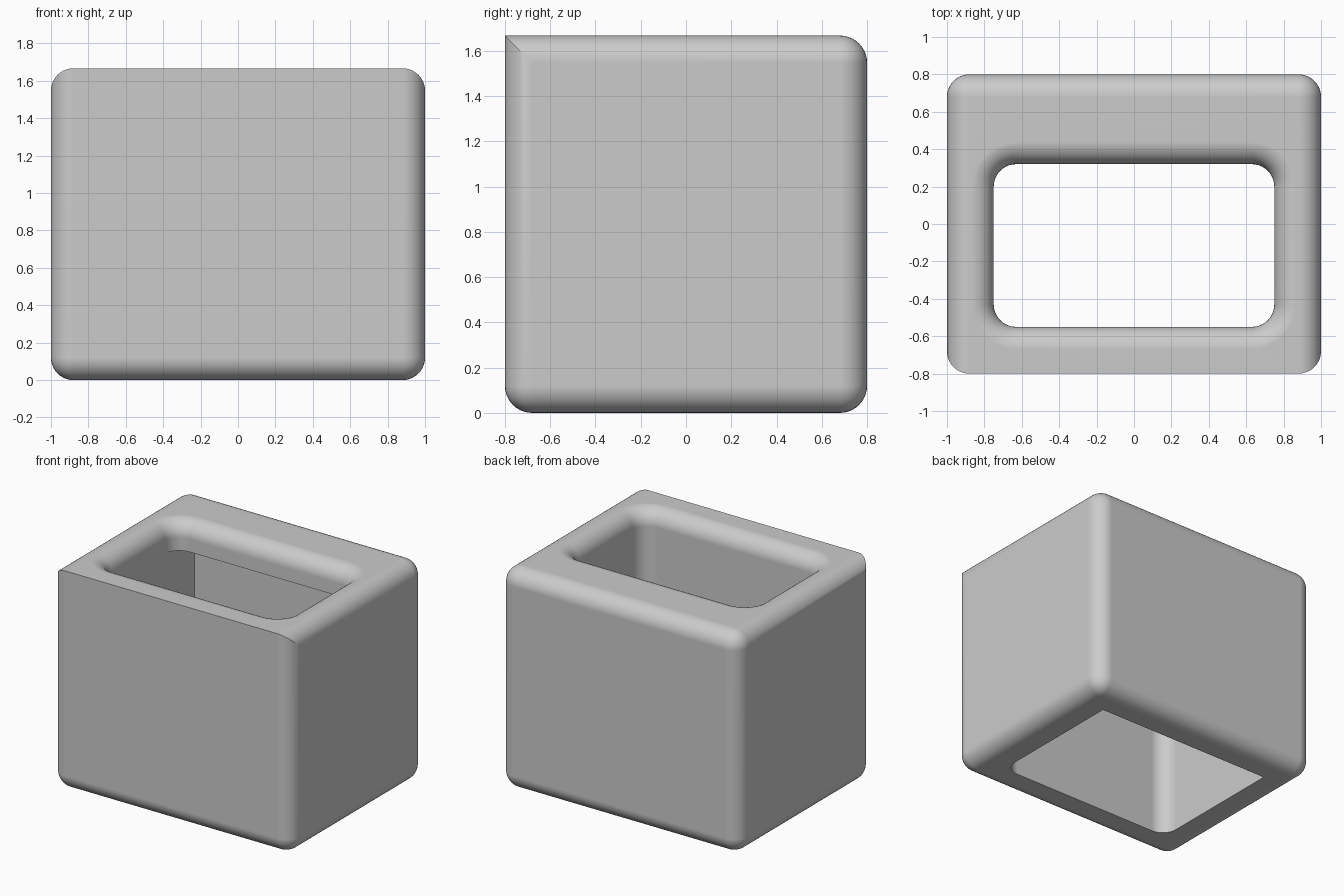
import bpy, bmesh, math

if "Cube" in bpy.data.objects:
    bpy.data.objects.remove(bpy.data.objects["Cube"])

W, D, H = 2.0, 1.6, 1.667      # outer size
R = 0.12                       # fillet radius
X, Y0, Y1, YB = 0.75, -0.55, 0.32, 0.55   # opening half width, front, back, cavity back
LIP = 1.45                     # underside of the rear lip

grey = bpy.data.materials.new("light_grey")
grey.diffuse_color = (0.6, 0.6, 0.6, 1)
grey.use_nodes = True
grey.node_tree.nodes["Principled BSDF"].inputs["Base Color"].default_value = grey.diffuse_color


def make_object(name, bm):
    bmesh.ops.recalc_face_normals(bm, faces=bm.faces)
    mesh = bpy.data.meshes.new(name)
    bm.to_mesh(mesh)
    bm.free()
    mesh.materials.append(grey)
    ob = bpy.data.objects.new(name, mesh)
    bpy.context.collection.objects.link(ob)
    return ob


def box(x0, x1, y0, y1, z0, z1):
    bm = bmesh.new()
    bmesh.ops.create_cube(bm, size=1)
    for v in bm.verts:
        v.co.x = x1 if v.co.x > 0 else x0
        v.co.y = y1 if v.co.y > 0 else y0
        v.co.z = z1 if v.co.z > 0 else z0
    return bm


def rounded_ring(bm, grow, z, n=10):
    """Rounded rectangle of the opening, offset outwards by grow."""
    ring = []
    for k, (cx, cy) in enumerate([(X - R, Y1 - R), (R - X, Y1 - R),
                                  (R - X, Y0 + R), (X - R, Y0 + R)]):
        for i in range(n + 1):
            a = math.pi / 2 * (k + i / n)
            ring.append(bm.verts.new((cx + (R + grow) * math.cos(a),
                                      cy + (R + grow) * math.sin(a), z)))
    return ring


# Outer block: every edge is rounded except the top front one
bm = box(-W / 2, W / 2, -D / 2, D / 2, 0, H)
edges = [e for e in bm.edges
         if not all(v.co.y < 0 and v.co.z > H / 2 for v in e.verts)]
bmesh.ops.bevel(bm, geom=edges, offset=R, offset_type='OFFSET', segments=10,
                profile=0.5, affect='EDGES', clamp_overlap=False)
body = make_object("hollow_block", bm)

# Through opening with a flared top rim
bm = bmesh.new()
levels = [(0, -0.1)]
for i in range(11):
    a = math.pi / 2 * i / 10
    levels.append((R * (1 - math.cos(a)), H - R + R * math.sin(a)))
levels[-1] = (R, H + 0.0004)
levels.append((R, H + 0.1))
rings = [rounded_ring(bm, g, z) for g, z in levels]
for a, b in zip(rings, rings[1:]):
    for i in range(len(a)):
        j = (i + 1) % len(a)
        bm.faces.new((a[i], a[j], b[j], b[i]))
bm.faces.new(rings[0][::-1])
bm.faces.new(rings[-1])
opening = make_object("opening_cutter", bm)

# Square-cornered recess under the rear lip
recess = make_object("recess_cutter", box(-X, X, 0, YB, -0.2, LIP))

for cutter in (opening, recess):
    cutter.hide_render = True
    mod = body.modifiers.new("cut", 'BOOLEAN')
    mod.operation = 'DIFFERENCE'
    mod.solver = 'EXACT'
    mod.object = cutter

bpy.ops.object.select_all(action='DESELECT')
body.select_set(True)
bpy.context.view_layer.objects.active = body
for mod in list(body.modifiers):
    bpy.ops.object.modifier_apply(modifier=mod.name)
for cutter in (opening, recess):
    bpy.data.objects.remove(cutter)

# Smooth fillets with flat panels
bpy.ops.object.shade_smooth_by_angle(angle=math.radians(30))
weighted = body.modifiers.new("weighted_normals", 'WEIGHTED_NORMAL')
weighted.keep_sharp = True
